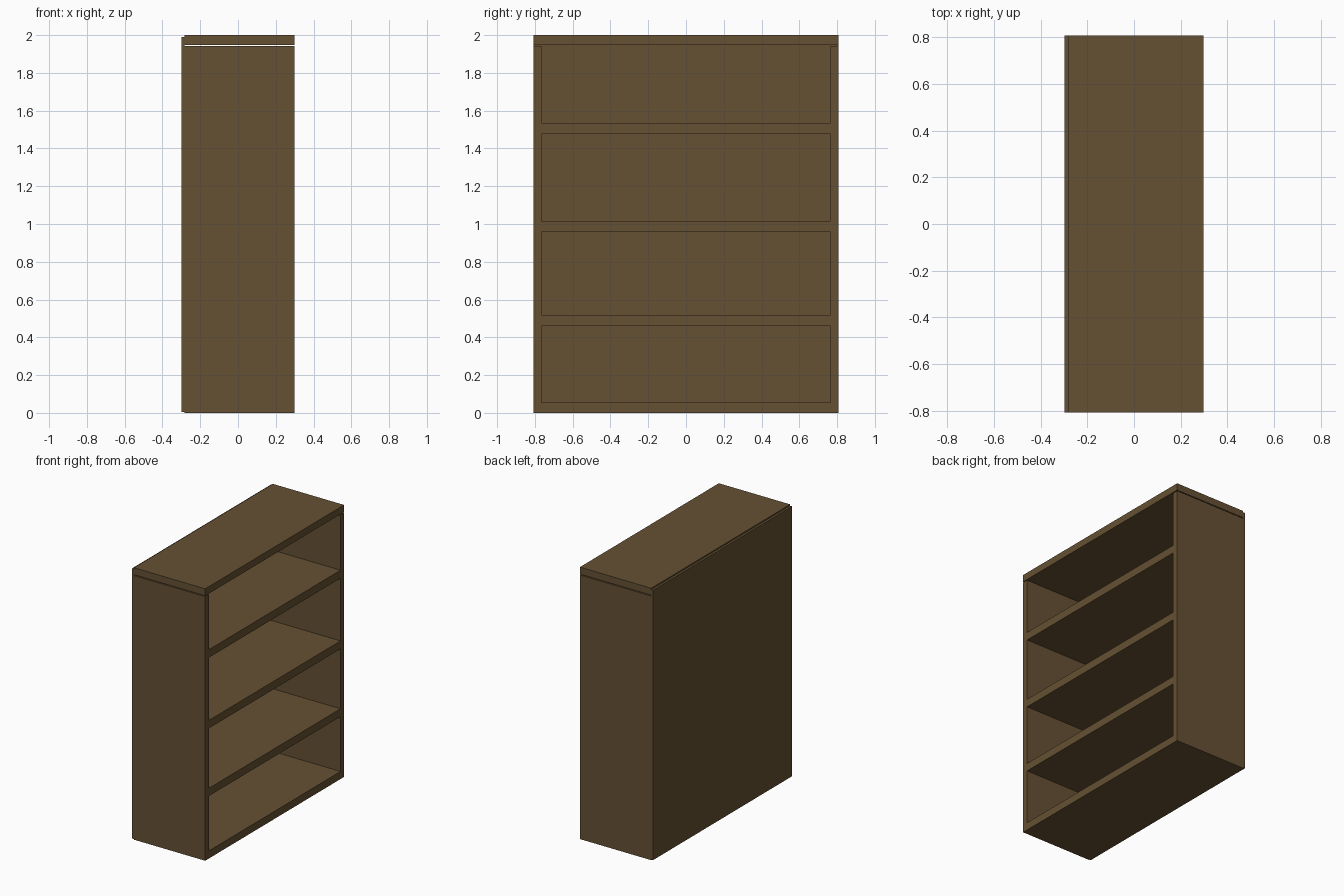
import bpy

if "Cube" in bpy.data.objects:
    bpy.data.objects.remove(bpy.data.objects["Cube"])

W = 0.807            # half width (y)
XF, XB = 0.298, -0.298   # front and back planes
XP = -0.282          # front of the back panel
SIDE = 0.765         # inner face of the sides

wood = bpy.data.materials.new("brown_wood")
wood.diffuse_color = (0.13, 0.082, 0.033, 1)
wood.use_nodes = True
wood.node_tree.nodes["Principled BSDF"].inputs["Base Color"].default_value = wood.diffuse_color


def box(name, x0, x1, y0, y1, z0, z1):
    bpy.ops.mesh.primitive_cube_add(
        size=1, location=((x0 + x1) / 2, (y0 + y1) / 2, (z0 + z1) / 2))
    o = bpy.context.object
    o.name = name
    o.scale = (x1 - x0, y1 - y0, z1 - z0)
    bpy.ops.object.transform_apply(location=False, rotation=False, scale=True)
    o.data.materials.append(wood)
    return o


# Carcass: back, top, and sides that stop just short of the top
box("back_panel", XB, XP, -W, W, 0.005, 1.99)
box("top_panel", XP, XF, -W, W, 1.948, 2.0)
box("left_side", XP, XF, -W, -SIDE, 0, 1.942)
box("right_side", XP, XF, SIDE, W, 0, 1.942)

# Bottom board and three shelves between the sides
box("bottom_board", XP, XF, -SIDE, SIDE, 0, 0.056)
for i, (z0, z1) in enumerate([(0.459, 0.517), (0.957, 1.016), (1.477, 1.536)], 1):
    box(f"shelf_{i}", XP, XF, -SIDE, SIDE, z0, z1)
